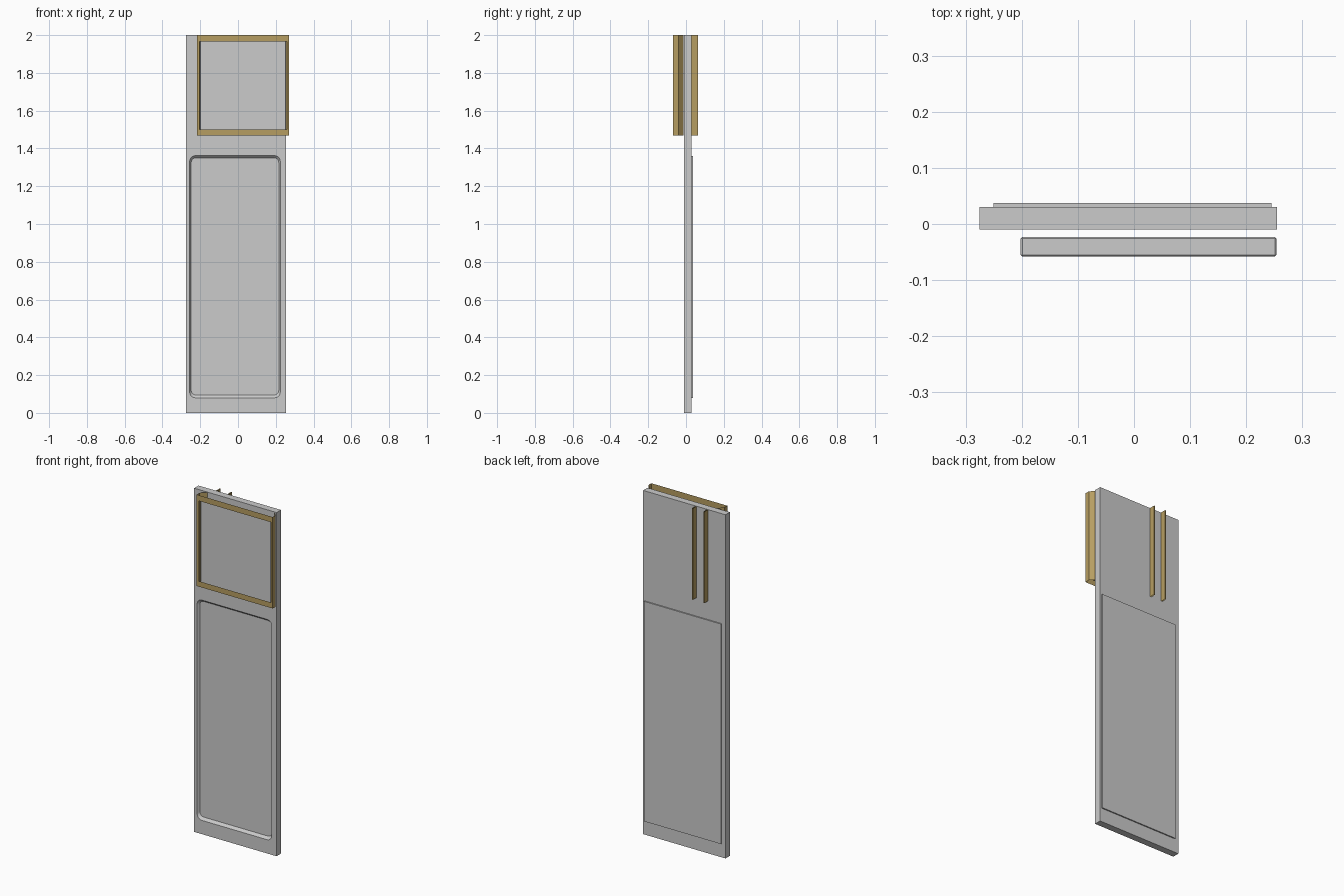
import bpy, bmesh, math
from mathutils import Vector

old = bpy.data.objects.get("Cube")
if old:
    bpy.data.objects.remove(old, do_unlink=True)


def material(name, rgb):
    m = bpy.data.materials.new(name)
    m.use_nodes = True
    m.diffuse_color = (*rgb, 1)
    m.node_tree.nodes["Principled BSDF"].inputs["Base Color"].default_value = (*rgb, 1)
    return m


GREY = material("light grey", (0.6, 0.6, 0.6))
TAN = material("dull gold", (0.47, 0.34, 0.12))


def finish(name, bm, mat, fix_normals=True):
    if fix_normals:
        bmesh.ops.recalc_face_normals(bm, faces=bm.faces)
    me = bpy.data.meshes.new(name)
    bm.to_mesh(me)
    bm.free()
    me.materials.append(mat)
    ob = bpy.data.objects.new(name, me)
    bpy.context.collection.objects.link(ob)
    return ob


def box(name, lo, hi, mat, bevel=0):
    bm = bmesh.new()
    bmesh.ops.create_cube(bm, size=1)
    lo, hi = Vector(lo), Vector(hi)
    for v in bm.verts:
        v.co = (lo + hi) / 2 + v.co * (hi - lo)
    if bevel:
        bmesh.ops.bevel(bm, geom=bm.edges[:], offset=bevel, segments=1, affect='EDGES')
    return finish(name, bm, mat)


def rect_loop(bm, x0, x1, z0, z1, y, r=0, steps=5):
    """Closed loop of vertices on a plane facing the front, with rounded corners."""
    if not r:
        pts = [(x0, z0), (x1, z0), (x1, z1), (x0, z1)]
    else:
        pts = []
        corners = [(x1 - r, z1 - r), (x0 + r, z1 - r), (x0 + r, z0 + r), (x1 - r, z0 + r)]
        for i, (cx, cz) in enumerate(corners):
            for k in range(steps + 1):
                a = math.pi / 2 * (i + k / steps)
                pts.append((cx + r * math.cos(a), cz + r * math.sin(a)))
    return [bm.verts.new((x, y, z)) for x, z in pts]


def close(bm, loop):
    return [bm.edges.new((a, b)) for a, b in zip(loop, loop[1:] + loop[:1])]


def bridge(bm, a, b):
    n = len(a)
    for i in range(n):
        bm.faces.new((a[i], a[(i + 1) % n], b[(i + 1) % n], b[i]))


# Main slab with a rounded recess pressed into the front
X0, X1, FRONT, BACK = -0.275, 0.255, -0.01, 0.03
bm = bmesh.new()
outer = rect_loop(bm, X0, X1, 0, 2, FRONT)
rear = rect_loop(bm, X0, X1, 0, 2, BACK)
rim = rect_loop(bm, -0.256, 0.224, 0.08, 1.362, FRONT, 0.03)
floor = rect_loop(bm, -0.248, 0.216, 0.095, 1.35, 0.003, 0.025)
bmesh.ops.triangle_fill(bm, edges=close(bm, outer) + close(bm, rim), use_beauty=True)
bridge(bm, outer, rear)
bridge(bm, rim, floor)
bm.faces.new(rear)
bm.faces.new(floor)
finish("main_slab", bm, GREY)

# Thin raised plate on the back
box("back_plate", (-0.25, BACK - 0.002, 0.08), (0.245, 0.037, 1.36), GREY)

# Window pane held by the upper frame
box("window_pane", (-0.202, -0.058, 1.49), (0.254, -0.023, 1.972), GREY, 0.003)

# Upper frame: front border and open-ended folded side sheets
FX0, FX1, FZ0, FZ1, FY = -0.218, 0.271, 1.468, 2.0, -0.068
bm = bmesh.new()
border = rect_loop(bm, FX0, FX1, FZ0, FZ1, FY)
opening = rect_loop(bm, -0.205, 0.26, 1.5, 1.967, FY)
bridge(bm, border, opening)
for x, inward in ((FX0, 1), (FX1, -1)):
    fold = [(x, FY), (x, -0.041), (x + inward * 0.029, -0.012)]
    rows = [[bm.verts.new((px, py, z)) for z in (FZ0, FZ1)] for px, py in fold]
    for a, b in zip(rows, rows[1:]):
        quad = (a[0], b[0], b[1], a[1])
        bm.faces.new(quad if inward < 0 else quad[::-1])
bm.normal_update()
finish("window_frame", bm, TAN, fix_normals=False)

# Two slim open-ended rails standing on the back
for name, x in (("inner_rail", -0.086), ("outer_rail", -0.16)):
    bm = bmesh.new()
    w = 0.003
    profile = [(x + w, BACK), (x + w, 0.064), (x - w, 0.064), (x - w, BACK)]
    rows = [[bm.verts.new((px, py, z)) for z in (FZ0, FZ1)] for px, py in profile]
    for a, b in zip(rows, rows[1:]):
        bm.faces.new((a[0], b[0], b[1], a[1]))
    bm.normal_update()
    finish(name, bm, TAN, fix_normals=False)
